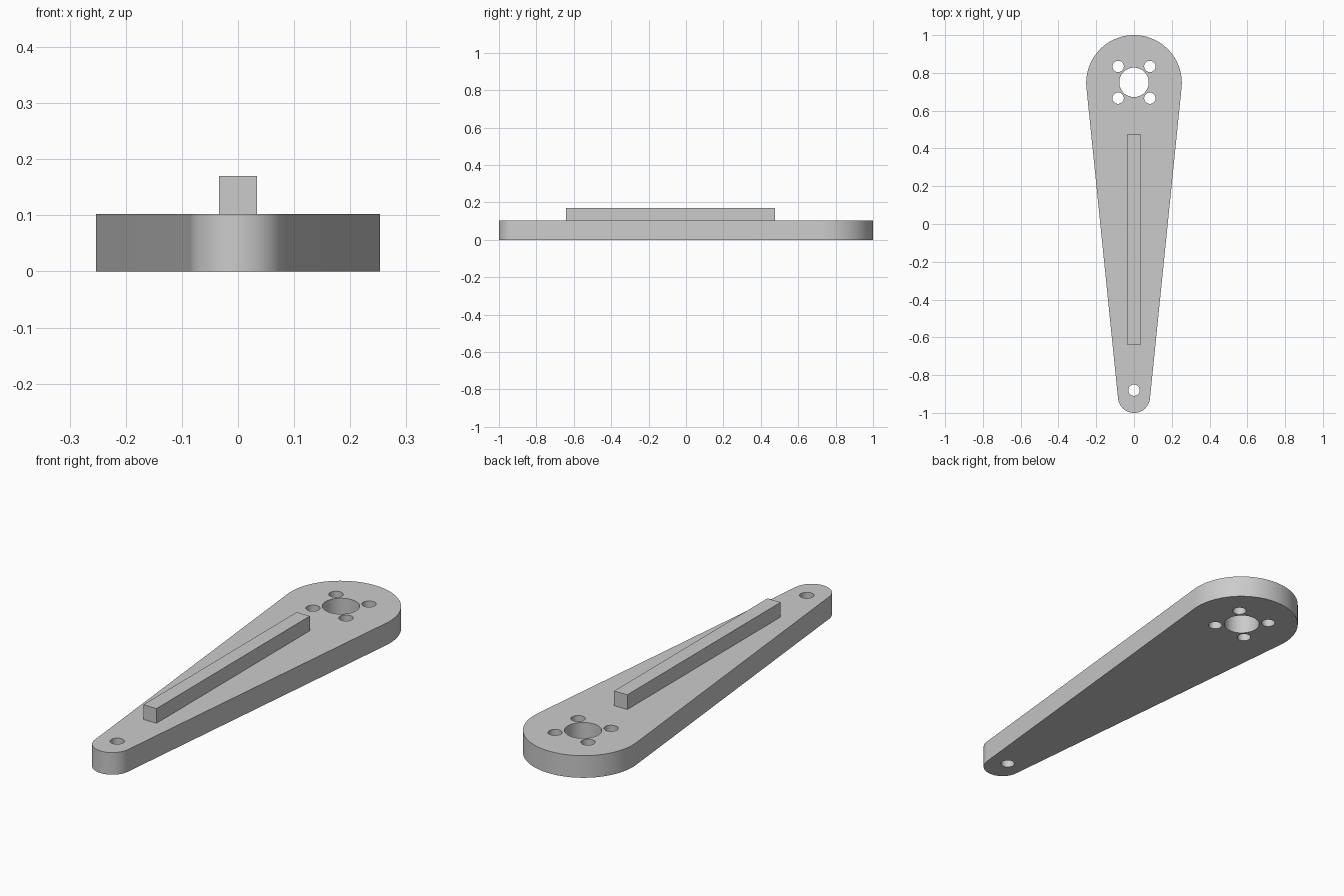
import bpy
import bmesh
from math import asin, cos, sin, pi

cube = bpy.data.objects.get("Cube")
if cube:
    bpy.data.objects.remove(cube, do_unlink=True)

THICK = 0.102
HUB_Y, HUB_R = 0.747, 0.253
TIP_Y, TIP_R = -0.915, 0.085
BOLT = 0.084

grey = bpy.data.materials.new("light_grey")
grey.use_nodes = True
colour = (0.6, 0.6, 0.6, 1)
grey.diffuse_color = colour
grey.node_tree.nodes["Principled BSDF"].inputs["Base Color"].default_value = colour


def finish(bm, name):
    bmesh.ops.recalc_face_normals(bm, faces=bm.faces)
    mesh = bpy.data.meshes.new(name)
    bm.to_mesh(mesh)
    bm.free()
    mesh.materials.append(grey)
    obj = bpy.data.objects.new(name, mesh)
    bpy.context.collection.objects.link(obj)
    return obj


def arc(x, y, r, start, sweep, steps):
    return [(x + r * cos(start + sweep * i / steps),
             y + r * sin(start + sweep * i / steps)) for i in range(steps + 1)]


def add_loop(bm, points):
    verts = [bm.verts.new((x, y, 0)) for x, y in points]
    return [bm.edges.new((v, verts[i - 1])) for i, v in enumerate(verts)]


# Arm plate: two round ends joined by tangent sides, with through holes
bm = bmesh.new()
tilt = asin((HUB_R - TIP_R) / (HUB_Y - TIP_Y))
outline = (arc(0, HUB_Y, HUB_R, -tilt, pi + 2 * tilt, 64)
           + arc(0, TIP_Y, TIP_R, pi + tilt, pi - 2 * tilt, 48))
edges = add_loop(bm, outline)
holes = [(0, 0.75, 0.078), (0, -0.88, 0.03)]
holes += [(sx * BOLT, 0.75 + sy * BOLT, 0.03) for sx in (-1, 1) for sy in (-1, 1)]
for x, y, r in holes:
    edges += add_loop(bm, arc(x, y, r, 0, 2 * pi, 48)[:-1])
bmesh.ops.triangle_fill(bm, edges=edges, use_beauty=True)
base = bm.faces[:]
top = bmesh.ops.extrude_face_region(bm, geom=base, use_keep_orig=True)
bmesh.ops.translate(bm, vec=(0, 0, THICK),
                    verts=[g for g in top["geom"] if isinstance(g, bmesh.types.BMVert)])
plate = finish(bm, "arm_plate")
bpy.ops.object.select_all(action="DESELECT")
plate.select_set(True)
bpy.context.view_layer.objects.active = plate
bpy.ops.object.shade_smooth_by_angle(angle=pi / 6)

# Stiffening rib along the top
bm = bmesh.new()
bmesh.ops.create_cube(bm, size=1)
bmesh.ops.scale(bm, vec=(0.067, 1.117, 0.068), verts=bm.verts)
bmesh.ops.translate(bm, vec=(0, -0.083, THICK + 0.034), verts=bm.verts)
finish(bm, "stiffening_rib")
